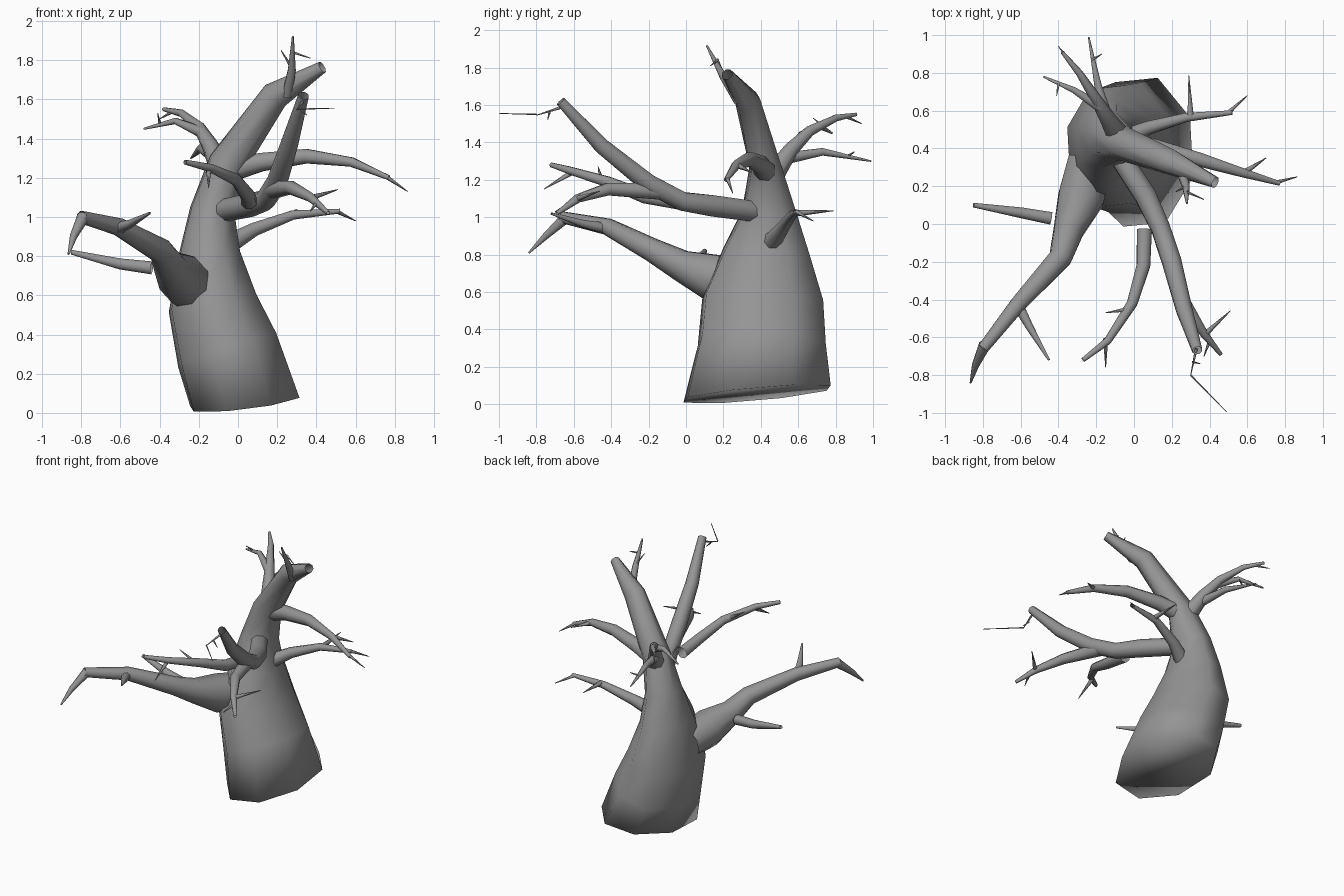
import bpy, bmesh, math
from mathutils import Vector

# Dark grey bark
bark = bpy.data.materials.new("bark")
bark.diffuse_color = (.3, .3, .3, 1)


def tube(name, pts, sides=8, start=None, phase=.5, k=1.08, cap=False):
    """Tapered tube through (x, y, z, radius[, second radius]) points."""
    P = [Vector(p[:3]) for p in pts]
    n = len(P)
    d = P[-1] - P[0]
    axes = [Vector((1, 0, 0)), Vector((0, 1, 0)), Vector((0, 0, 1))]
    ref = axes[0] if len(pts[0]) > 4 else min(axes, key=lambda a: abs(a.dot(d)))
    bm = bmesh.new()
    rings = []
    for i, p in enumerate(pts):
        a = (P[i] - P[i - 1]).normalized() if i else Vector()
        b = (P[i + 1] - P[i]).normalized() if i < n - 1 else Vector()
        t = (a + b).normalized()
        if i == 0 and start:
            t = Vector(start).normalized()
        u = (ref - t * ref.dot(t)).normalized()
        v = t.cross(u)
        rx, ry = p[3] * k, p[-1] * k
        ring = []
        for j in range(sides):
            ang = 2 * math.pi * (j + phase) / sides
            ring.append(bm.verts.new(P[i] + u * rx * math.cos(ang) + v * ry * math.sin(ang)))
        rings.append(ring)
    for r0, r1 in zip(rings, rings[1:]):
        for j in range(sides):
            m = (j + 1) % sides
            bm.faces.new((r0[j], r0[m], r1[m], r1[j]))
    if cap:
        bm.faces.new(rings[0][::-1])
    for f in bm.faces:
        f.smooth = True
    me = bpy.data.meshes.new(name)
    bm.to_mesh(me)
    bm.free()
    me.materials.append(bark)
    ob = bpy.data.objects.new(name, me)
    bpy.context.collection.objects.link(ob)
    return ob


# Trunk running up into the leader, closed at the bottom
tube("trunk", [
    (.035, .38, .055, .28, .395), (-.055, .405, .32, .262, .34),
    (-.13, .41, .56, .226, .322), (-.145, .43, .82, .155, .23),
    (-.13, .445, 1.03, .115, .145), (-.055, .425, 1.27, .095, .085),
    (.19, .33, 1.62, .07, .065), (.43, .22, 1.765, .03, .03)],
    start=(-.12, -.09, 1), phase=.6, k=1.055, cap=True)

# Main limbs
limbs = {
    "front_left_limb": [(-.235, .33, .64, .115), (-.28, .14, .68, .122), (-.345, -.03, .745, .08),
                        (-.39, -.18, .825, .06), (-.61, -.42, .95, .043), (-.8, -.66, 1.0, .03)],
    "front_right_limb": [(-.11, .41, 1.025, .055), (.06, .15, 1.06, .057), (.14, -.02, 1.085, .05),
                         (.2, -.2, 1.18, .05), (.265, -.45, 1.38, .042), (.335, -.67, 1.62, .026)],
    "right_limb": [(-.04, .43, 1.24, .06), (.12, .4, 1.28, .047), (.35, .34, 1.31, .037),
                   (.58, .27, 1.28, .024), (.77, .215, 1.2, .012)],
    "low_right_limb": [(-.05, .45, .86, .05), (.08, .51, .935, .035), (.28, .565, 1.01, .024),
                       (.52, .59, 1.03, .012)],
    "back_left_limb": [(-.07, .45, 1.2, .06), (-.14, .56, 1.36, .04), (-.2, .66, 1.46, .028),
                       (-.29, .8, 1.53, .018), (-.38, .91, 1.55, .009)],
}
for name, pts in limbs.items():
    tube(name, pts)

# Secondary branches
branches = [
    [(.055, -.03, 1.08, .04), (.05, -.22, 1.11, .036), (-.01, -.42, 1.19, .028),
     (-.14, -.62, 1.25, .02), (-.27, -.72, 1.28, .012)],
    [(.18, -.15, 1.14, .045), (.27, -.42, 1.15, .033), (.37, -.58, 1.1, .022), (.46, -.69, 1.02, .01)],
    [(-.14, .56, 1.32, .03), (-.19, .73, 1.35, .02), (-.24, .99, 1.3, .004)],
    [(-.18, .62, 1.43, .028), (-.32, .71, 1.49, .016), (-.48, .78, 1.45, .005)],
    [(.25, .28, 1.62, .025), (.275, .2, 1.75, .02), (.28, .11, 1.92, .005)],
    [(-.44, .03, .74, .033), (-.6, .06, .76, .028), (-.85, .1, .82, .012)],
    [(-.62, -.42, .94, .03), (-.55, -.55, .965, .02), (-.45, -.72, 1.02, .006)],
    [(-.79, -.64, 1.0, .03), (-.84, -.75, .9, .018), (-.865, -.84, .81, .005)],
]
for i, pts in enumerate(branches):
    tube("branch_%d" % (i + 1), pts)

# Small twigs: start, end, base radius
twigs = [
    ((.3, .565, 1.02), (.29, .79, 1.035), .018),
    ((.5, .59, 1.03), (.6, .68, .98), .011),
    ((.58, .27, 1.28), (.7, .35, 1.24), .016),
    ((.75, .22, 1.21), (.865, .25, 1.13), .011),
    ((-.15, -.61, 1.24), (-.15, -.76, 1.15), .014),
    ((-.02, -.45, 1.19), (-.15, -.47, 1.27), .014),
    ((.38, -.58, 1.1), (.51, -.46, 1.14), .014),
    ((.4, -.62, 1.07), (.37, -.7, 1.03), .01),
    ((.33, -.66, 1.59), (.3, -.8, 1.545), .008),
    ((.3, -.8, 1.55), (.49, -.995, 1.555), .004),
    ((.31, -.73, 1.56), (.35, -.74, 1.52), .006),
    ((.275, .2, 1.76), (.22, .17, 1.85), .008),
    ((.28, .17, 1.84), (.37, .13, 1.81), .007),
    ((-.33, .85, 1.54), (-.4, .94, 1.5), .009),
    ((-.22, .87, 1.33), (-.17, .9, 1.35), .007),
    ((-.4, .74, 1.48), (-.41, .68, 1.53), .007),
]
for i, (a, b, r) in enumerate(twigs):
    tube("twig_%d" % (i + 1), [(*a, r), (*b, .002)], sides=6)
